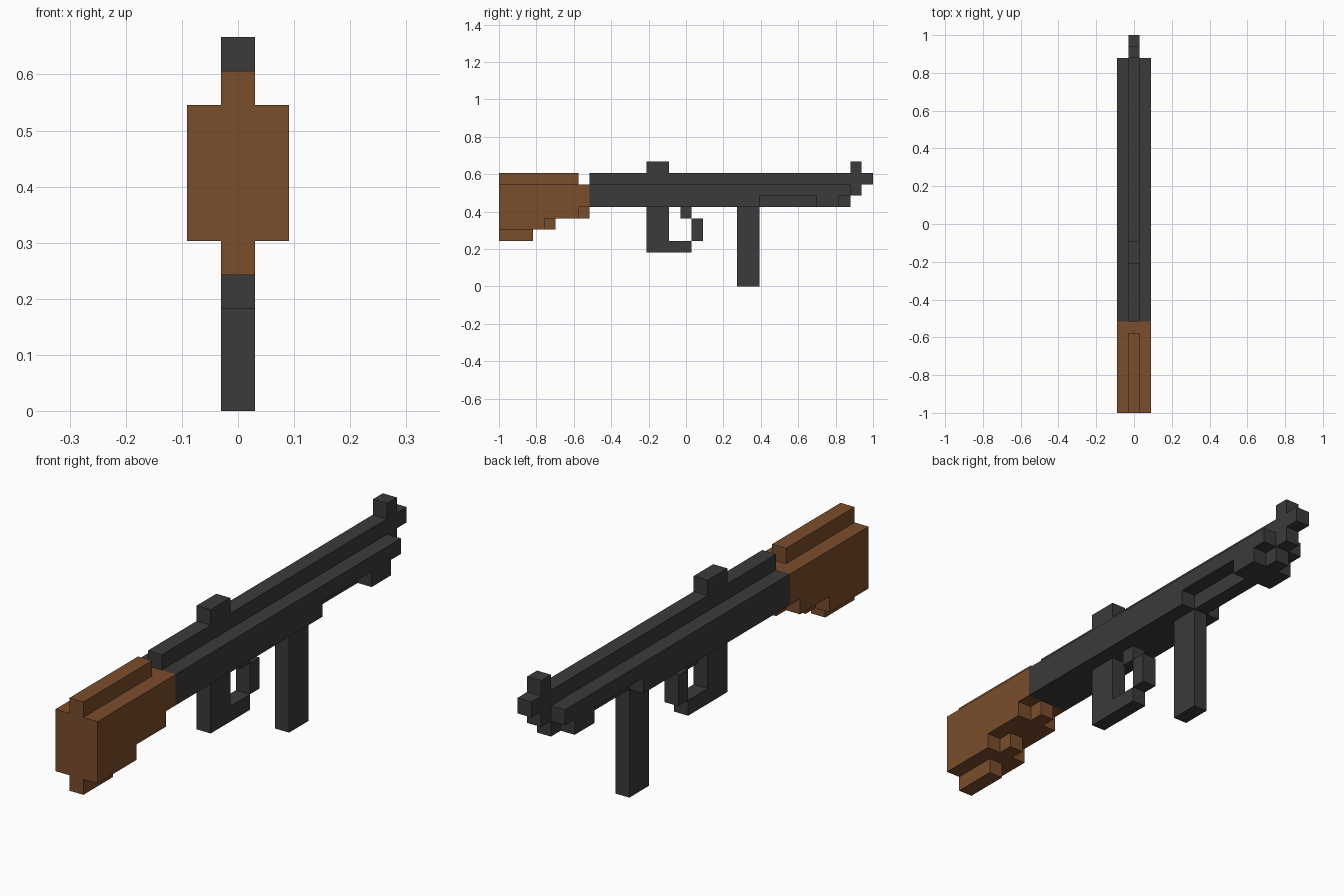
import bpy
import bmesh

if "Cube" in bpy.data.objects:
    bpy.data.objects.remove(bpy.data.objects["Cube"])

U = 2 / 33  # one block; the model is 33 blocks long


def material(name, rgb):
    m = bpy.data.materials.new(name)
    m.diffuse_color = (*rgb, 1)
    m.use_nodes = True
    m.node_tree.nodes["Principled BSDF"].inputs["Base Color"].default_value = m.diffuse_color
    return m


WOOD = material("brown_wood", (0.195, 0.074, 0.025))
METAL = material("dark_metal", (0.043, 0.043, 0.043))


def plate(name, profile, mat, x0=-0.5, x1=0.5, mirror=False):
    """Extrude a side profile, given in (y, z) blocks, across x."""
    bm = bmesh.new()
    verts = [bm.verts.new((x0 * U, y * U - 1, z * U)) for y, z in profile]
    face = bm.faces.new(verts)
    ext = bmesh.ops.extrude_face_region(bm, geom=[face])
    moved = [g for g in ext["geom"] if isinstance(g, bmesh.types.BMVert)]
    bmesh.ops.translate(bm, verts=moved, vec=((x1 - x0) * U, 0, 0))
    bmesh.ops.recalc_face_normals(bm, faces=bm.faces)
    mesh = bpy.data.meshes.new(name)
    bm.to_mesh(mesh)
    bm.free()
    mesh.materials.append(mat)
    obj = bpy.data.objects.new(name, mesh)
    bpy.context.collection.objects.link(obj)
    if mirror:
        mod = obj.modifiers.new("mirror", 'MIRROR')
        mod.use_mirror_merge = False
    return obj


def rect(y0, y1, z0, z1):
    return [(y0, z0), (y1, z0), (y1, z1), (y0, z1)]


# Wooden stock: thin core with a cheek on each side
plate("stock_core", [(0, 4), (3, 4), (3, 5), (5, 5), (5, 6), (8, 6),
                     (8, 9), (7, 9), (7, 10), (0, 10)], WOOD)
plate("stock_cheeks", [(0, 5), (4, 5), (4, 6), (7, 6), (7, 7), (8, 7),
                       (8, 9), (0, 9)], WOOD, 0.5, 1.5, True)

# Metal body: core with barrel tip, and notched side plates
plate("body_core", [(8, 7), (31, 7), (31, 8), (32, 8), (32, 9), (33, 9),
                    (33, 10), (8, 10)], METAL)
plate("body_sides", [(8, 7), (23, 7), (23, 8), (28, 8), (28, 7), (30, 7),
                     (30, 8), (31, 8), (31, 9), (8, 9)], METAL, 0.5, 1.5, True)

# Sights on top
plate("rear_sight", rect(13, 15, 10, 11), METAL)
plate("front_sight", rect(31, 32, 10, 11), METAL)

# Grip, trigger and magazine below
plate("grip", [(13, 3), (17, 3), (17, 4), (15, 4), (15, 7), (13, 7)], METAL)
plate("trigger_guard", rect(17, 18, 4, 6), METAL)
plate("trigger", rect(16, 17, 6, 7), METAL)
plate("magazine", rect(21, 23, 0, 7), METAL)
